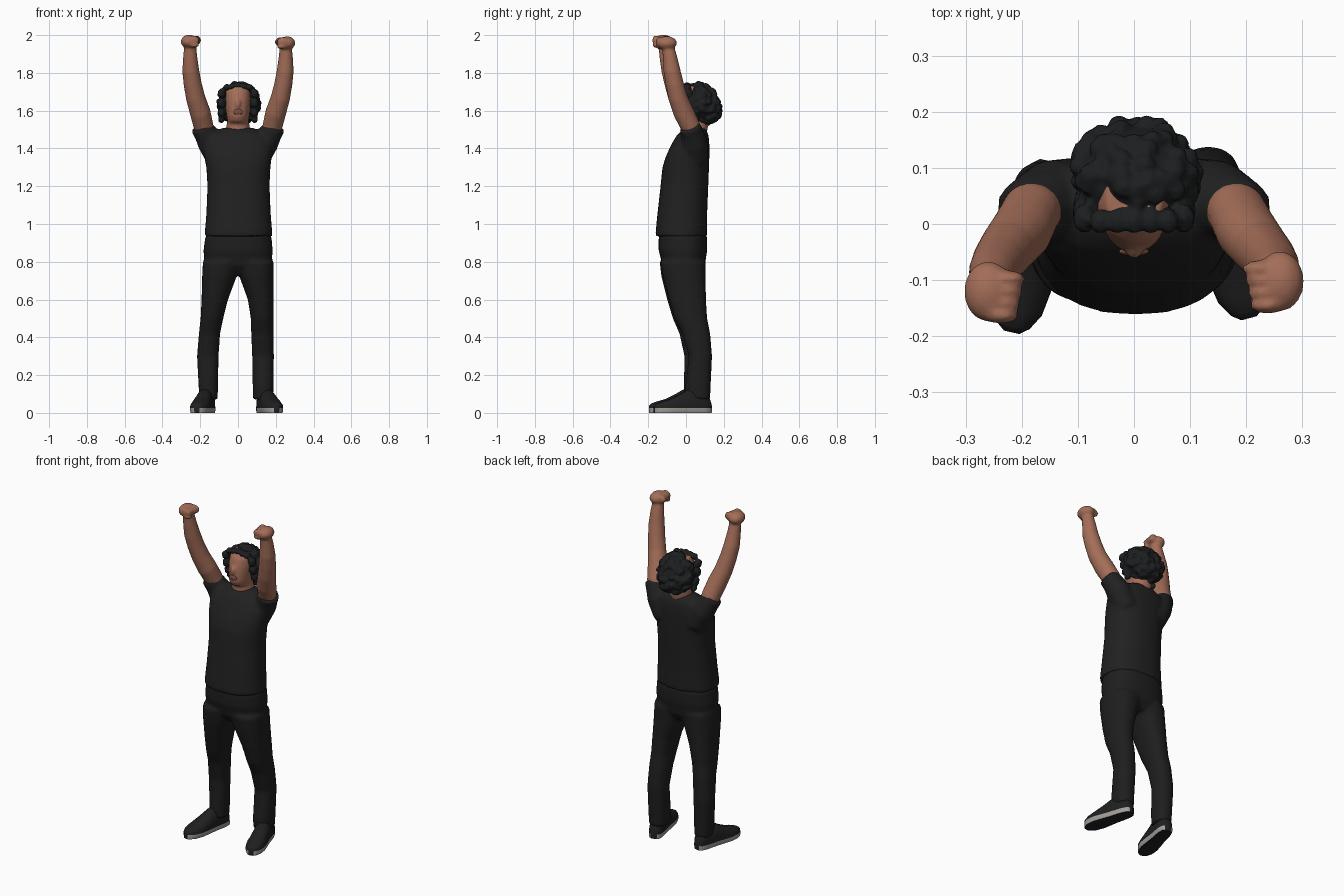
import bpy, bmesh, math, random
from mathutils import Vector, Matrix

random.seed(4)


def material(name, rgb):
    m = bpy.data.materials.new(name)
    m.diffuse_color = (*rgb, 1)
    return m


SKIN = material("warm skin", (0.37, 0.155, 0.098))
LIPS = material("dark lips", (0.2, 0.075, 0.055))
SHIRT = material("black cotton", (0.015, 0.015, 0.015))
TROUSERS = material("black denim", (0.013, 0.013, 0.014))
HAIR = material("black hair", (0.012, 0.013, 0.014))
SHOE = material("shoe black", (0.014, 0.014, 0.015))
SOLE = material("sole grey", (0.36, 0.34, 0.32))


def loft(bm, rings):
    """Skin a list of equal point rings and cap both ends."""
    rows = [[bm.verts.new(p) for p in r] for r in rings]
    n = len(rows[0])
    for a, b in zip(rows, rows[1:]):
        for i in range(n):
            bm.faces.new((a[i], a[(i + 1) % n], b[(i + 1) % n], b[i]))
    bm.faces.new(rows[0][::-1])
    bm.faces.new(rows[-1])


def level(z, x0, x1, y0, y1, n=28, power=2.3):
    """Horizontal rounded section given by its extents."""
    pts = []
    for i in range(n):
        c, s = math.cos(2 * math.pi * i / n), math.sin(2 * math.pi * i / n)
        c = math.copysign(abs(c) ** (2 / power), c)
        s = math.copysign(abs(s) ** (2 / power), s)
        pts.append(((x0 + x1) / 2 + c * (x1 - x0) / 2, (y0 + y1) / 2 + s * (y1 - y0) / 2, z))
    return pts


def tube(bm, path, n=18):
    """Limb through (x, y, z, radius) points."""
    P = [Vector(p[:3]) for p in path]
    rings = []
    for i, p in enumerate(P):
        d = (P[min(i + 1, len(P) - 1)] - P[max(i - 1, 0)]).normalized()
        u = Vector((0, 1, 0)).cross(d).normalized()
        v = d.cross(u)
        rings.append([p + path[i][3] * (u * math.cos(2 * math.pi * k / n) + v * math.sin(2 * math.pi * k / n))
                      for k in range(n)])
    loft(bm, rings)


def blob(bm, centre, radii, rot=None, sub=3):
    m = Matrix.Translation(centre) @ (rot or Matrix()) @ Matrix.Diagonal((*radii, 1))
    bmesh.ops.create_icosphere(bm, subdivisions=sub, radius=1, matrix=m)


def finish(name, bm, mats, voxel=0, smooth=0, angle=60):
    bmesh.ops.recalc_face_normals(bm, faces=bm.faces)
    me = bpy.data.meshes.new(name)
    bm.to_mesh(me)
    bm.free()
    ob = bpy.data.objects.new(name, me)
    bpy.context.collection.objects.link(ob)
    for m in mats:
        me.materials.append(m)
    bpy.context.view_layer.objects.active = ob
    bpy.ops.object.select_all(action='DESELECT')
    ob.select_set(True)
    if voxel:
        r = ob.modifiers.new("fuse", 'REMESH')
        r.mode = 'VOXEL'
        r.voxel_size = voxel
        r.use_smooth_shade = True
        if smooth:
            s = ob.modifiers.new("soften", 'SMOOTH')
            s.factor = 0.5
            s.iterations = smooth
    else:
        bpy.ops.object.shade_smooth_by_angle(angle=math.radians(angle))
    return ob


# T-shirt: body and raised sleeves fused together
bm = bmesh.new()
loft(bm, [level(*r) for r in (
    (0.935, -0.178, 0.183, -0.163, 0.112), (1.05, -0.168, 0.174, -0.152, 0.112),
    (1.2, -0.162, 0.167, -0.135, 0.118), (1.3, -0.168, 0.172, -0.125, 0.122),
    (1.36, -0.18, 0.18, -0.106, 0.124), (1.42, -0.185, 0.185, -0.078, 0.124),
    (1.465, -0.16, 0.16, -0.052, 0.12), (1.49, -0.115, 0.115, -0.03, 0.112),
    (1.51, -0.08, 0.08, 0.0, 0.1))])
for s in (-1, 1):
    tube(bm, [(s * 0.1, 0.055, 1.34, 0.065), (s * 0.145, 0.045, 1.43, 0.07),
              (s * 0.172, 0.033, 1.48, 0.062), (s * 0.2, 0.018, 1.52, 0.056)])
finish("t_shirt", bm, [SHIRT], 0.012, 3)

# Trousers: hips plus two slightly different legs
bm = bmesh.new()
loft(bm, [level(*r) for r in (
    (0.73, -0.13, 0.13, -0.08, 0.07), (0.78, -0.178, 0.178, -0.125, 0.1), (0.86, -0.183, 0.184, -0.145, 0.112),
    (0.93, -0.174, 0.178, -0.145, 0.112), (0.97, -0.15, 0.155, -0.13, 0.095))])
LEFT = ((0.07, -0.205, -0.108, -0.01, 0.105), (0.13, -0.208, -0.106, -0.012, 0.108),
        (0.3, -0.217, -0.103, -0.008, 0.112), (0.42, -0.207, -0.095, -0.035, 0.108),
        (0.5, -0.198, -0.078, -0.07, 0.098), (0.6, -0.193, -0.053, -0.1, 0.096),
        (0.72, -0.19, -0.008, -0.13, 0.098), (0.8, -0.186, 0.02, -0.14, 0.1))
RIGHT = ((0.07, 0.078, 0.185, 0.0, 0.128), (0.13, 0.078, 0.188, -0.005, 0.13),
         (0.3, 0.075, 0.19, 0.015, 0.138), (0.42, 0.07, 0.188, -0.02, 0.128),
         (0.5, 0.068, 0.188, -0.06, 0.112), (0.6, 0.052, 0.188, -0.09, 0.106),
         (0.72, 0.008, 0.188, -0.122, 0.104), (0.8, -0.02, 0.188, -0.135, 0.104))
for leg in (LEFT, RIGHT):
    loft(bm, [level(*r) for r in leg])
finish("trousers", bm, [TROUSERS], 0.011, 2)

# Shoes: sections from heel to toe, pale sole rim, dark tread
for name, heel, toe in (("left_shoe", (-0.15, 0.112), (-0.218, -0.193)),
                        ("right_shoe", (0.125, 0.132), (0.205, -0.168))):
    h, t = Vector((*heel, 0)), Vector((*toe, 0))
    side = (t - h).normalized().cross(Vector((0, 0, 1)))
    rings = []
    for s, w, top in ((0, 0.018, 0.05), (0.04, 0.033, 0.085), (0.15, 0.041, 0.12), (0.4, 0.044, 0.125),
                      (0.55, 0.049, 0.098), (0.72, 0.053, 0.073), (0.87, 0.046, 0.06),
                      (0.96, 0.03, 0.05), (1, 0.014, 0.04)):
        half = [(0.92, 0), (1, 0.01), (1, 0.027), (0.96, 0.03 + (top - 0.03) * 0.4),
                (0.75, 0.03 + (top - 0.03) * 0.8), (0.3, top)]
        pts = half + [(-a, z) for a, z in half[::-1]]
        rings.append([h.lerp(t, s) + side * a * w + Vector((0, 0, z)) for a, z in pts])
    bm = bmesh.new()
    loft(bm, rings)
    bmesh.ops.recalc_face_normals(bm, faces=bm.faces)
    for f in bm.faces:
        if max(v.co.z for v in f.verts) < 0.0275 and f.normal.z > -0.8:
            f.material_index = 1
    finish(name, bm, [SHOE, SOLE], angle=50)

# Raised arms with clenched fists
for name, s, dy, dz in (("left_arm", -1, 0, 0), ("right_arm", 1, 0.018, -0.008)):
    bm = bmesh.new()
    tube(bm, [(s * 0.16, 0.04, 1.45, 0.044), (s * 0.183, 0.022, 1.52, 0.053), (s * 0.2, -0.012, 1.59, 0.055),
              (s * 0.225, -0.043, 1.67, 0.051), (s * 0.24, -0.065 + dy * .3, 1.74, 0.048),
              (s * 0.25, -0.085 + dy * .6, 1.81, 0.045), (s * 0.253, -0.102 + dy, 1.88, 0.038),
              (s * 0.253, -0.112 + dy, 1.93, 0.033), (s * 0.253, -0.118 + dy, 1.96, 0.031)])
    blob(bm, (s * 0.26, -0.12 + dy, 1.966 + dz), (0.043, 0.054, 0.036))
    for k in range(4):  # curled fingers
        blob(bm, (s * (0.238 - 0.004 * k), -0.163 + dy + 0.022 * k, 1.972 + dz), (0.033, 0.015, 0.027), sub=2)
    blob(bm, (s * 0.232, -0.158 + dy, 1.948 + dz), (0.028, 0.02, 0.015), sub=2)  # thumb
    finish(name, bm, [SKIN], 0.0075, 2)

# Head and neck, tilted slightly back, with nose
bm = bmesh.new()
loft(bm, [level(*r, power=2.1) for r in (
    (1.43, -0.07, 0.07, -0.03, 0.11), (1.475, -0.07, 0.07, -0.036, 0.11), (1.495, -0.064, 0.064, -0.012, 0.112),
    (1.53, -0.06, 0.06, -0.012, 0.12), (1.545, -0.056, 0.056, -0.042, 0.13),
    (1.57, -0.06, 0.06, -0.054, 0.14), (1.62, -0.067, 0.067, -0.05, 0.15),
    (1.66, -0.07, 0.07, -0.043, 0.15), (1.7, -0.066, 0.066, -0.031, 0.13), (1.73, -0.05, 0.05, -0.01, 0.1))])
blob(bm, (0, -0.047, 1.635), (0.014, 0.016, 0.026))
finish("head", bm, [SKIN], 0.008, 2)

# Open mouth
bm = bmesh.new()
blob(bm, (0, -0.049, 1.593), (0.027, 0.008, 0.016))
finish("mouth", bm, [LIPS])

# Curly hair: tilted egg covered in random curls, left open at the face
bm = bmesh.new()
tilt = Matrix.Rotation(math.radians(30), 4, 'X')
centre, radii = Vector((0.002, 0.089, 1.637)), Vector((0.104, 0.08, 0.11))
blob(bm, centre, radii, tilt)
count = 0
while count < 150:
    d = Vector([random.gauss(0, 1) for _ in range(3)]).normalized()
    p = centre + (tilt @ Vector(d * radii))
    if p.y < 0.05 and abs(p.x) < 0.085 and p.z < 1.725:
        continue
    r = random.uniform(0.013, 0.024)
    blob(bm, p, (r, r, r * 0.9), sub=1)
    count += 1
for s in (-1, 1):  # side locks framing the face
    for y, z, r in ((0.01, 1.69, 0.03), (0.02, 1.64, 0.032), (0.035, 1.59, 0.03), (0.05, 1.555, 0.025)):
        blob(bm, (s * 0.088, y, z), (r * 0.8, r, r), sub=1)
for x in (-0.06, -0.03, 0, 0.03, 0.06):  # fringe
    blob(bm, (x, 0.005, 1.733 - abs(x) * 0.15), (0.022, 0.026, 0.02), sub=1)
finish("curly_hair", bm, [HAIR], 0.0065)
